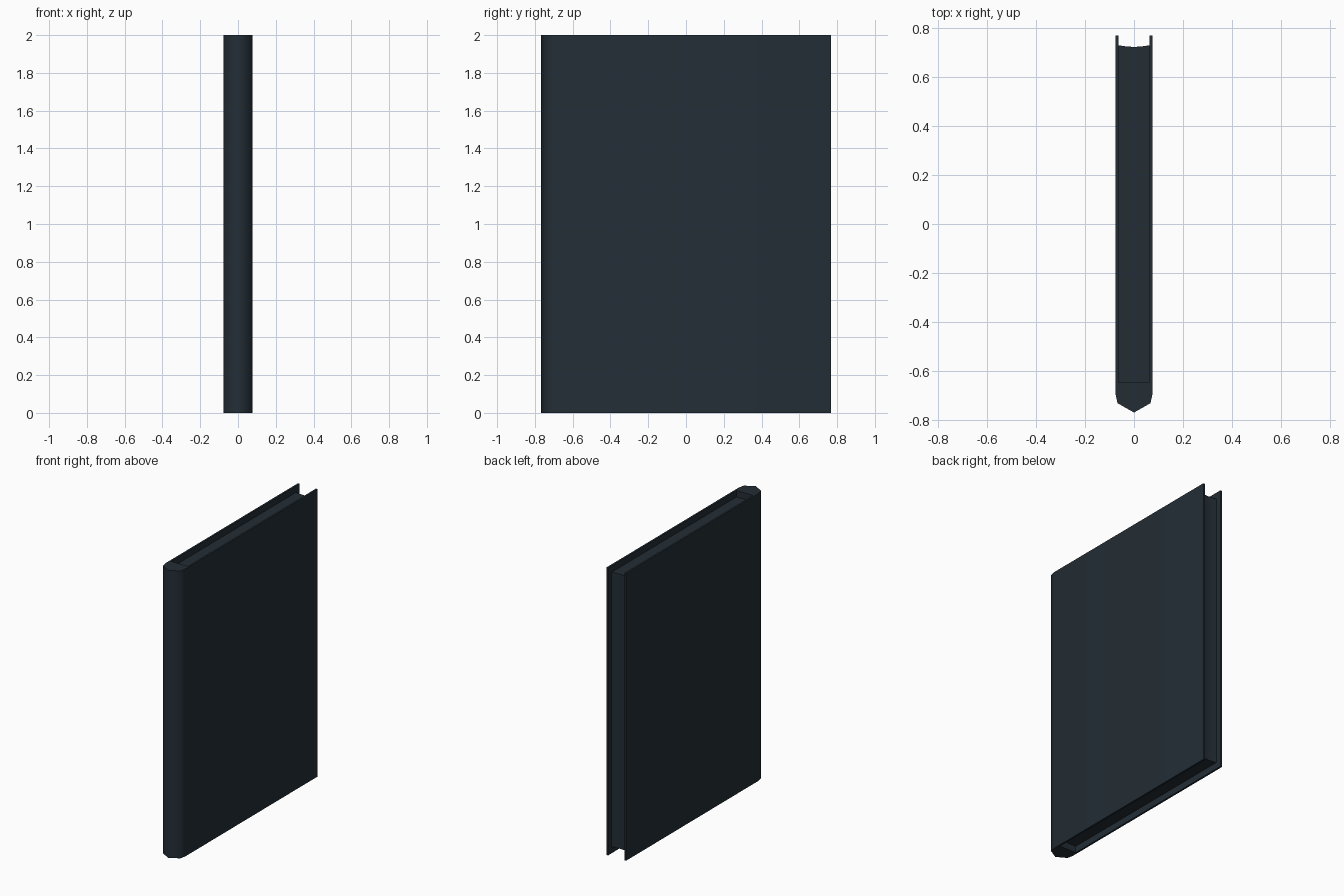
import bpy, bmesh, math

if "Cube" in bpy.data.objects:
    bpy.data.objects.remove(bpy.data.objects["Cube"])

slate = bpy.data.materials.new("dark slate")
slate.diffuse_color = (0.017, 0.027, 0.036, 1)
slate.use_nodes = True
slate.node_tree.nodes["Principled BSDF"].inputs["Base Color"].default_value = slate.diffuse_color


def extrude_profile(name, half, z0, z1):
    """Mirror a right-half outline across x = 0 and extrude it upward."""
    outline = half + [(-x, y) for x, y in reversed(half) if x > 0]
    bm = bmesh.new()
    face = bm.faces.new([bm.verts.new((x, y, z0)) for x, y in outline])
    res = bmesh.ops.extrude_face_region(bm, geom=[face], use_keep_orig=True)
    for v in res["geom"]:
        if isinstance(v, bmesh.types.BMVert):
            v.co.z = z1
    bmesh.ops.recalc_face_normals(bm, faces=bm.faces)
    caps = [f for f in bm.faces if len(f.verts) > 4]
    bmesh.ops.triangulate(bm, faces=caps)
    mesh = bpy.data.meshes.new(name)
    bm.to_mesh(mesh)
    bm.free()
    mesh.materials.append(slate)
    ob = bpy.data.objects.new(name, mesh)
    bpy.context.collection.objects.link(ob)
    bpy.ops.object.select_all(action='DESELECT')
    ob.select_set(True)
    bpy.context.view_layer.objects.active = ob
    bpy.ops.object.shade_smooth_by_angle(angle=math.radians(60))
    return ob


# cover: two boards joined by a faceted, smooth-shaded spine
# (the inner outline is closed by its mirror image)
extrude_profile("book_cover", [
    (0, -0.768), (0.067, -0.73), (0.076, -0.69), (0.076, 0.768),
    (0.063, 0.768), (0.063, -0.645)], 0, 2)

# page block: set in from the board edges, hollow fore edge
extrude_profile("page_block", [
    (0.063, -0.645), (0.063, 0.728), (0.035, 0.724), (0, 0.721)], 0.045, 1.955)
